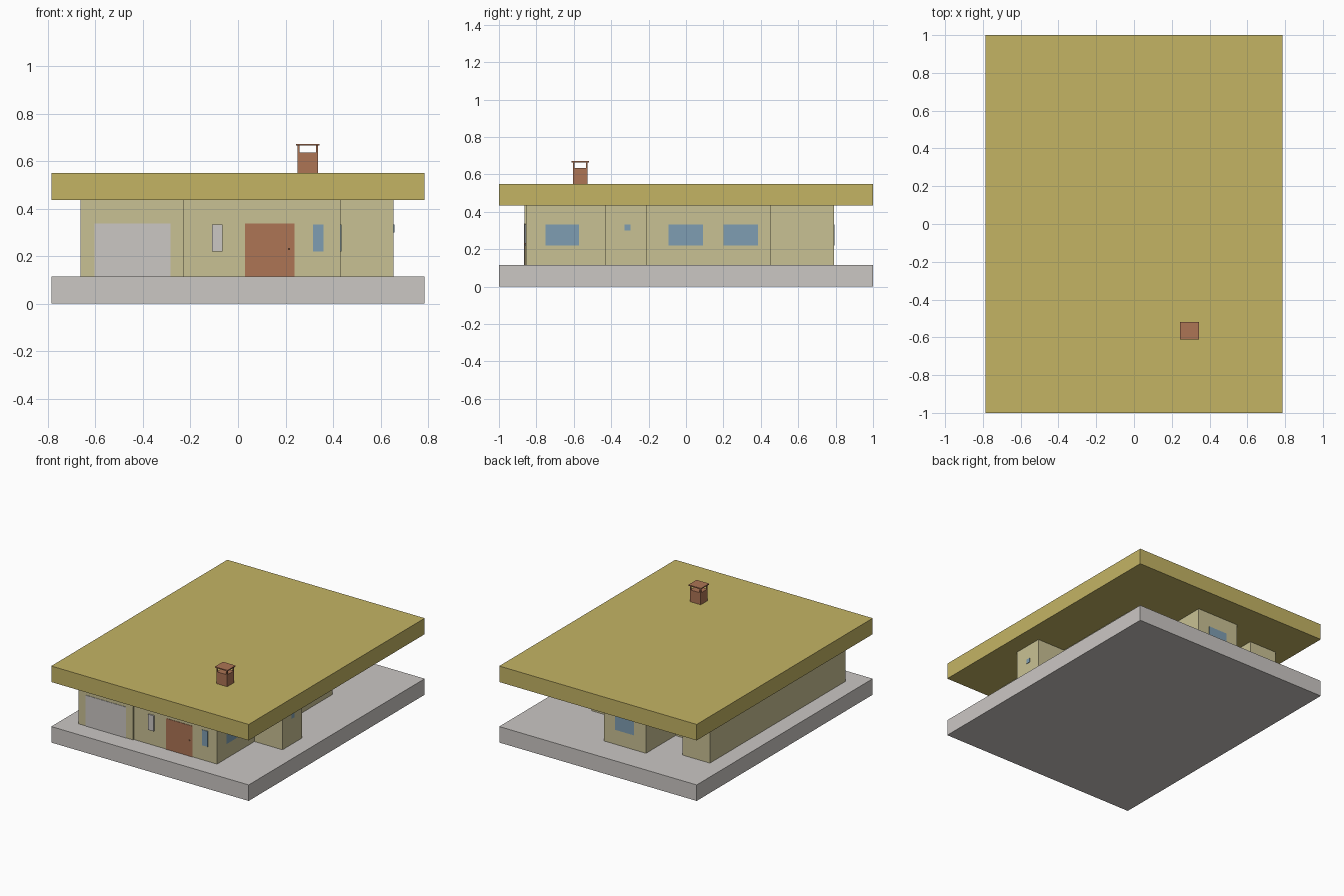
import bpy, bmesh

if "Cube" in bpy.data.objects:
    bpy.data.objects.remove(bpy.data.objects["Cube"])


def material(name, rgb):
    """Flat colour given as 0-255 sRGB, stored as linear."""
    lin = [((c / 255 + 0.055) / 1.055) ** 2.4 for c in rgb]
    m = bpy.data.materials.new(name)
    m.diffuse_color = (*lin, 1)
    m.use_nodes = True
    m.node_tree.nodes["Principled BSDF"].inputs["Base Color"].default_value = m.diffuse_color
    return m


OCHRE = material("ochre_roof", (196, 180, 100))
CREAM = material("cream_wall", (201, 193, 148))
GREY = material("pale_grey", (203, 199, 196))
BRICK = material("red_brown", (173, 117, 85))
GLASS = material("blue_glass", (127, 158, 178))


def finish(name, bm, mat):
    bmesh.ops.recalc_face_normals(bm, faces=bm.faces)
    mesh = bpy.data.meshes.new(name)
    bm.to_mesh(mesh)
    bm.free()
    mesh.materials.append(mat)
    ob = bpy.data.objects.new(name, mesh)
    bpy.context.collection.objects.link(ob)
    return ob


def box(name, x, y, z, mat):
    """Box from (min, max) ranges on each axis."""
    bm = bmesh.new()
    bmesh.ops.create_cube(bm, size=1)
    for v in bm.verts:
        v.co = [r[0] if c < 0 else r[1] for c, r in zip(v.co, (x, y, z))]
    return finish(name, bm, mat)


def prism(name, outline, z0, z1, mat):
    """Extrude a floor plan upwards."""
    bm = bmesh.new()
    face = bm.faces.new([bm.verts.new((x, y, z0)) for x, y in outline])
    top = bmesh.ops.extrude_face_region(bm, geom=[face])["geom"]
    for v in top:
        if isinstance(v, bmesh.types.BMVert):
            v.co.z = z1
    return finish(name, bm, mat)


FLOOR, CEIL, TOP = 0.115, 0.435, 0.55
FRONT, GARAGE, BACK = -0.855, -0.863, 0.79
SIDE, BAY = 0.432, 0.655
T = 0.006  # plate thickness

# Base slab and flat roof
box("base_slab", (-0.785, 0.785), (-1, 1), (0, FLOOR), GREY)
box("flat_roof", (-0.785, 0.785), (-1, 1), (CEIL, TOP), OCHRE)

# Walls: stepped floor plan
plan = [(-0.663, GARAGE), (-0.23, GARAGE), (-0.23, FRONT), (SIDE, FRONT),
        (SIDE, -0.43), (BAY, -0.43), (BAY, -0.21), (SIDE, -0.21),
        (SIDE, 0.455), (0.10, 0.455), (0.10, BACK), (-0.235, BACK),
        (-0.235, 0.455), (-0.445, 0.455), (-0.445, 0.675), (-0.663, 0.675)]
prism("house_walls", plan, FLOOR, CEIL, CREAM)

# Front openings
WIN = (0.22, 0.332)
box("garage_door", (-0.605, -0.285), (GARAGE - 0.003, GARAGE + 0.003), (FLOOR, 0.337), GREY)
box("front_door", (0.03, 0.237), (FRONT - 0.003, FRONT + 0.003), (FLOOR, 0.337), BRICK)
box("door_knob", (0.211, 0.219), (FRONT - 0.01, FRONT), (0.225, 0.233), BRICK)
box("narrow_panel", (-0.11, -0.066), (FRONT - 0.009, FRONT), WIN, GREY)
box("front_window", (0.316, 0.36), (FRONT - 0.003, FRONT + 0.003), WIN, GLASS)

# Windows along the right side
for i, (x, y, z) in enumerate([(SIDE, (-0.75, -0.573), WIN),
                               (BAY, (-0.33, -0.298), (0.30, 0.332)),
                               (SIDE, (-0.093, 0.09), WIN),
                               (SIDE, (0.20, 0.385), WIN)]):
    box(f"side_window_{i + 1}", (x - T / 2, x + T / 2), y, z, GLASS)

# Back window
box("back_window", (-0.14, 0.01), (BACK - T / 2, BACK + T / 2), WIN, GLASS)

# Chimney: stack, four posts and a cap
cx, cy, hx, hy = 0.294, -0.565, 0.043, 0.039
box("chimney_stack", (cx - hx, cx + hx), (cy - hy, cy + hy), (TOP, 0.635), BRICK)
for sx in (-1, 1):
    for sy in (-1, 1):
        px, py = cx + sx * (hx - 0.004), cy + sy * (hy - 0.004)
        box("chimney_post", (px - 0.004, px + 0.004), (py - 0.004, py + 0.004), (0.635, 0.666), BRICK)
box("chimney_cap", (cx - 0.05, cx + 0.05), (cy - 0.046, cy + 0.046), (0.665, 0.672), BRICK)
